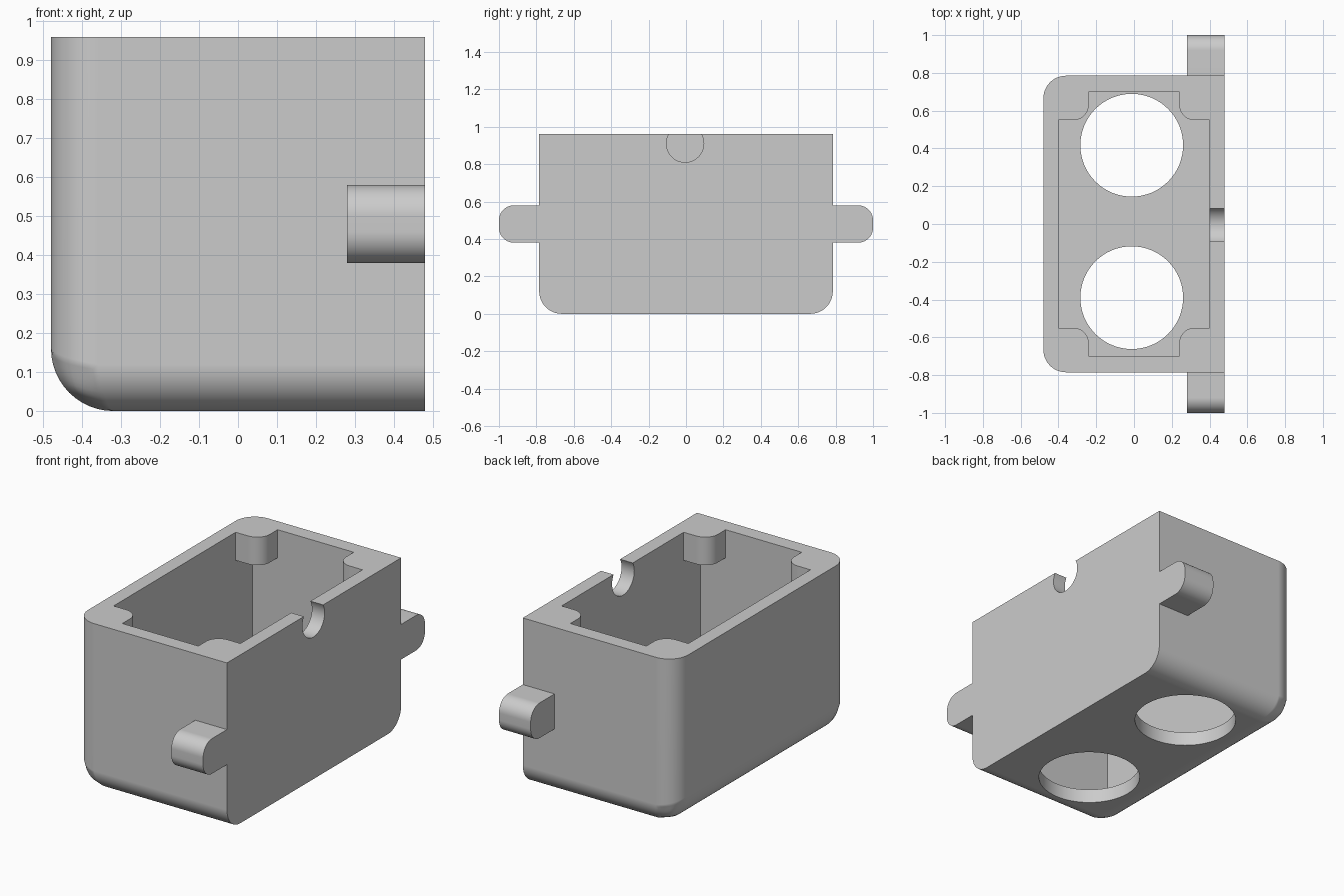
import bpy, bmesh, math
from mathutils import Vector

if "Cube" in bpy.data.objects:
    bpy.data.objects.remove(bpy.data.objects["Cube"])

grey = bpy.data.materials.new("light grey")
grey.use_nodes = True
grey.diffuse_color = (0.6, 0.6, 0.6, 1)
grey.node_tree.nodes["Principled BSDF"].inputs["Base Color"].default_value = (0.6, 0.6, 0.6, 1)


def prism(name, points, vector):
    """Extrude a closed 3D outline along a vector."""
    bm = bmesh.new()
    face = bm.faces.new([bm.verts.new(p) for p in points])
    top = bmesh.ops.extrude_face_region(bm, geom=[face])["geom"]
    bmesh.ops.translate(bm, vec=Vector(vector),
                        verts=[v for v in top if isinstance(v, bmesh.types.BMVert)])
    bmesh.ops.recalc_face_normals(bm, faces=bm.faces)
    mesh = bpy.data.meshes.new(name)
    bm.to_mesh(mesh)
    bm.free()
    mesh.materials.append(grey)
    obj = bpy.data.objects.new(name, mesh)
    bpy.context.collection.objects.link(obj)
    return obj


def box(name, x0, x1, y0, y1, z0, z1):
    return prism(name, [(x0, y0, z0), (x1, y0, z0), (x1, y1, z0), (x0, y1, z0)], (0, 0, z1 - z0))


def arc(cx, cy, r, start, end, steps):
    angles = [math.radians(start + (end - start) * i / steps) for i in range(steps + 1)]
    return [(cx + r * math.cos(a), cy + r * math.sin(a)) for a in angles]


def activate(obj):
    bpy.ops.object.select_all(action="DESELECT")
    obj.select_set(True)
    bpy.context.view_layer.objects.active = obj


def cut(target, cutter):
    mod = target.modifiers.new("cut", "BOOLEAN")
    mod.operation, mod.solver, mod.object = "DIFFERENCE", "EXACT", cutter
    activate(target)
    bpy.ops.object.modifier_apply(modifier=mod.name)
    bpy.data.objects.remove(cutter)


def finish(obj):
    activate(obj)
    bpy.ops.object.shade_smooth_by_angle(angle=math.radians(30))
    obj.modifiers.new("flat face normals", "WEIGHTED_NORMAL").keep_sharp = True


# Housing: round the bottom and rear edges, keep the mounting face sharp
housing = box("housing", -0.48, 0.48, -0.785, 0.785, 0, 0.96)
mesh = housing.data
weights = mesh.attributes.new("bevel_weight_edge", "FLOAT", "EDGE")
for edge in mesh.edges:
    a, b = (mesh.vertices[i].co for i in edge.vertices)
    mid = (a + b) / 2
    at_rear, at_bottom, at_side = mid.x < -0.4, mid.z < 0.1, abs(mid.y) > 0.7
    if at_rear and at_bottom:
        weights.data[edge.index].value = 1.0
    elif at_side and (at_rear or at_bottom):
        weights.data[edge.index].value = 0.75
bevel = housing.modifiers.new("round edges", "BEVEL")
bevel.limit_method, bevel.width, bevel.segments = "WEIGHT", 0.16, 12
activate(housing)
bpy.ops.object.modifier_apply(modifier=bevel.name)

# Cavity: full room below, corner bosses left standing at the top
cut(housing, box("cavity_cutter", -0.40, 0.40, -0.70, 0.70, 0.08, 0.80))
corner = [(0.40, 0.55)] + arc(0.32, 0.63, 0.08, 270, 180, 10) + [(0.24, 0.70)]
outline = []
for sx, sy in ((1, 1), (-1, 1), (-1, -1), (1, -1)):
    pts = [(sx * x, sy * y, 0.75) for x, y in corner]
    outline += pts if sx * sy > 0 else pts[::-1]
cut(housing, prism("opening_cutter", outline, (0, 0, 0.4)))

# Two round holes in the floor
for y in (0.417, -0.39):
    circle = arc(-0.012, y, 0.272, 0, 360, 64)[:-1]
    cut(housing, prism("hole_cutter", [(x, v, -0.1) for x, v in circle], (0, 0, 0.3)))

# Cable notch in the mounting wall
circle = arc(-0.005, 0.91, 0.10, 0, 360, 48)[:-1]
cut(housing, prism("notch_cutter", [(0.3, y, z) for y, z in circle], (0.3, 0, 0)))
finish(housing)

# Side lugs with rounded ends
for name, side in (("front_lug", -1), ("back_lug", 1)):
    profile = [(0.785, 0.38)] + arc(0.92, 0.46, 0.08, -90, 0, 10)
    profile += arc(0.92, 0.50, 0.08, 0, 90, 10) + [(0.785, 0.58)]
    finish(prism(name, [(0.28, side * y, z) for y, z in profile], (0.20, 0, 0)))
